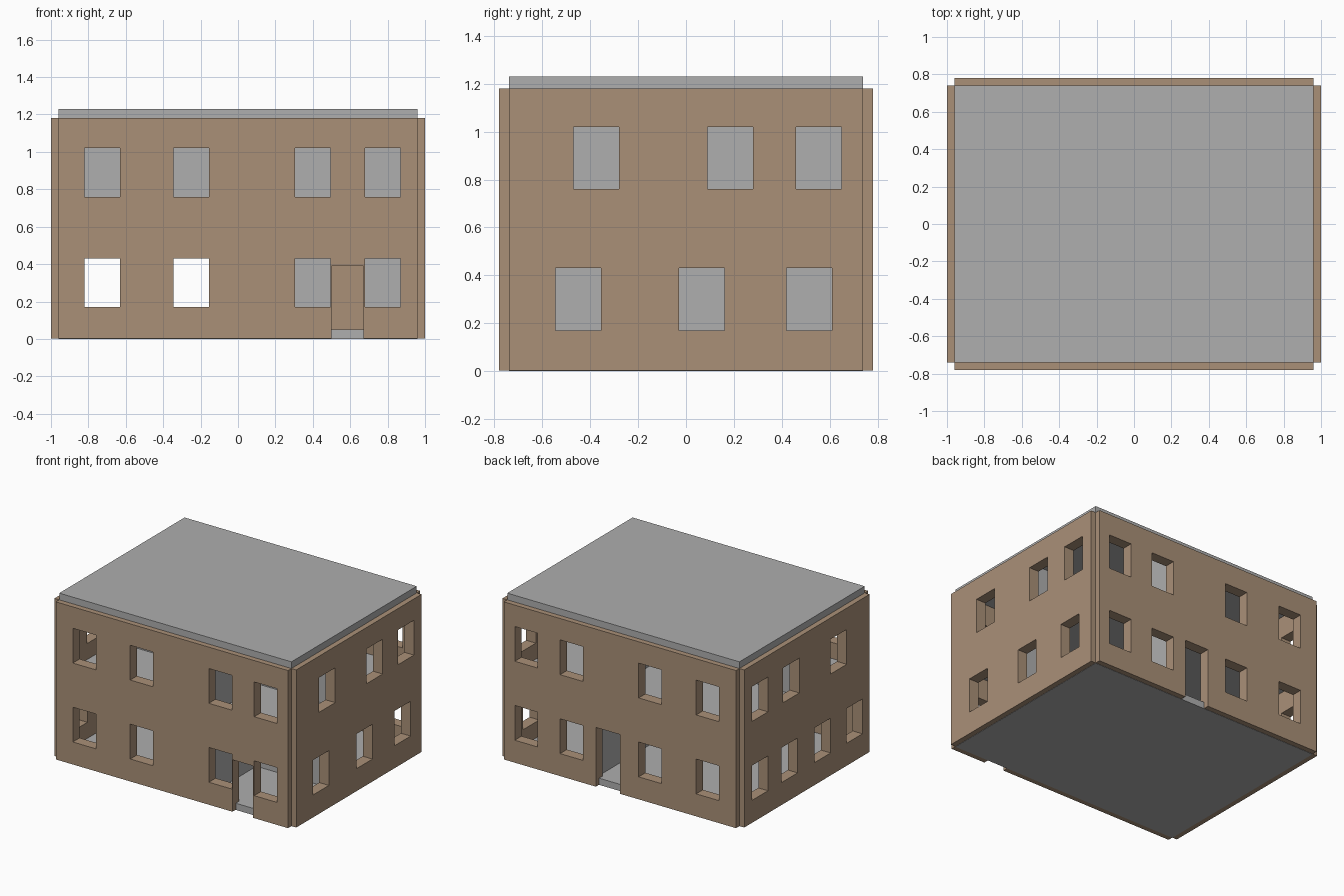
import bpy
import bmesh

if "Cube" in bpy.data.objects:
    bpy.data.objects.remove(bpy.data.objects["Cube"])


def material(name, rgb):
    m = bpy.data.materials.new(name)
    m.diffuse_color = (*rgb, 1.0)
    m.use_nodes = True
    m.node_tree.nodes["Principled BSDF"].inputs["Base Color"].default_value = m.diffuse_color
    return m


TAN = material("tan_wall", (0.40, 0.28, 0.187))
GREY = material("concrete_grey", (0.425, 0.425, 0.425))


def finish(name, bm, mat):
    bmesh.ops.recalc_face_normals(bm, faces=bm.faces[:])
    mesh = bpy.data.meshes.new(name)
    bm.to_mesh(mesh)
    bm.free()
    mesh.materials.append(mat)
    ob = bpy.data.objects.new(name, mesh)
    bpy.context.collection.objects.link(ob)
    return ob


def box(name, lo, hi, mat):
    bm = bmesh.new()
    bmesh.ops.create_cube(bm, size=1.0)
    for v in bm.verts:
        v.co = [lo[i] + (v.co[i] + 0.5) * (hi[i] - lo[i]) for i in range(3)]
    return finish(name, bm, mat)


def wall(name, axis, pos, thick, span, height, openings, mat):
    """Upright panel running along axis, with rectangular openings (a0, a1, z0, z1)."""
    us = sorted({*span, *(u for o in openings for u in o[:2])})
    zs = sorted({*height, *(z for o in openings for z in o[2:])})
    bm = bmesh.new()
    grid = {}

    def vert(u, z):
        if (u, z) not in grid:
            p = pos - thick / 2
            grid[u, z] = bm.verts.new((u, p, z) if axis == "x" else (p, u, z))
        return grid[u, z]

    for u0, u1 in zip(us, us[1:]):
        for z0, z1 in zip(zs, zs[1:]):
            um, zm = (u0 + u1) / 2, (z0 + z1) / 2
            if any(o[0] < um < o[1] and o[2] < zm < o[3] for o in openings):
                continue
            bm.faces.new([vert(u0, z0), vert(u1, z0), vert(u1, z1), vert(u0, z1)])
    new = bmesh.ops.extrude_face_region(bm, geom=bm.faces[:])["geom"]
    shift = (0, thick, 0) if axis == "x" else (thick, 0, 0)
    bmesh.ops.translate(bm, vec=shift, verts=[g for g in new if isinstance(g, bmesh.types.BMVert)])
    return finish(name, bm, mat)


BASE, STOREY, SLAB = 0.002, 0.59, 0.05
X, Y, T = 0.96, 0.74, 0.08
LOW, HIGH = (0.17, 0.43), (0.76, 1.02)


def windows(starts, level):
    return [(s, round(s + 0.19, 3), *level) for s in starts]


# Outer walls with window and door openings
long_x = (-0.82, -0.345, 0.305, 0.68)
long_windows = windows(long_x, LOW) + windows(long_x, HIGH)
full = (BASE, 2 * STOREY)
wall("front_wall", "x", -Y, T, (-X, X), full,
     long_windows + [(0.50, 0.67, BASE, 0.39)], TAN)
wall("back_wall", "x", Y, T, (-X, X), full,
     long_windows + [(0.0, 0.2, BASE, 0.445)], TAN)
upper_y = (-0.47, 0.09, 0.46)
wall("right_wall", "y", X, T, (-Y, Y), full,
     windows((-0.545, -0.03, 0.42), LOW) + windows(upper_y, HIGH), TAN)
wall("left_wall", "y", -X, T, (-Y, Y), full,
     windows((-0.655, -0.28, 0.11, 0.46), LOW) + windows(upper_y, HIGH), TAN)

# Floor and roof slabs
box("ground_slab", (-X, -Y, 0), (X, Y, SLAB), GREY)
inner_x, inner_y = X - T / 2, Y - T / 2
box("upper_floor_slab", (-inner_x, -inner_y, STOREY), (inner_x, inner_y, STOREY + SLAB), GREY)
box("roof_slab", (-X, -Y, 2 * STOREY), (X, Y, 2 * STOREY + SLAB), GREY)

# Interior partitions
ground = (SLAB, STOREY)
upper = (STOREY + SLAB, 2 * STOREY)
for name, level in (("ground", ground), ("upper", upper)):
    wall(name + "_cross_partition", "y", 0.25, 0.05, (-inner_y, inner_y), level, [], GREY)
wall("ground_room_partition", "x", -0.15, 0.05, (0.275, inner_x), ground,
     [(0.495, 0.675, SLAB, 0.45)], GREY)
wall("upper_room_partition_right", "x", -0.1, 0.05, (0.275, inner_x), upper, [], GREY)
wall("upper_room_partition_left", "x", -0.1, 0.05, (-inner_x, 0.225), upper, [], GREY)
